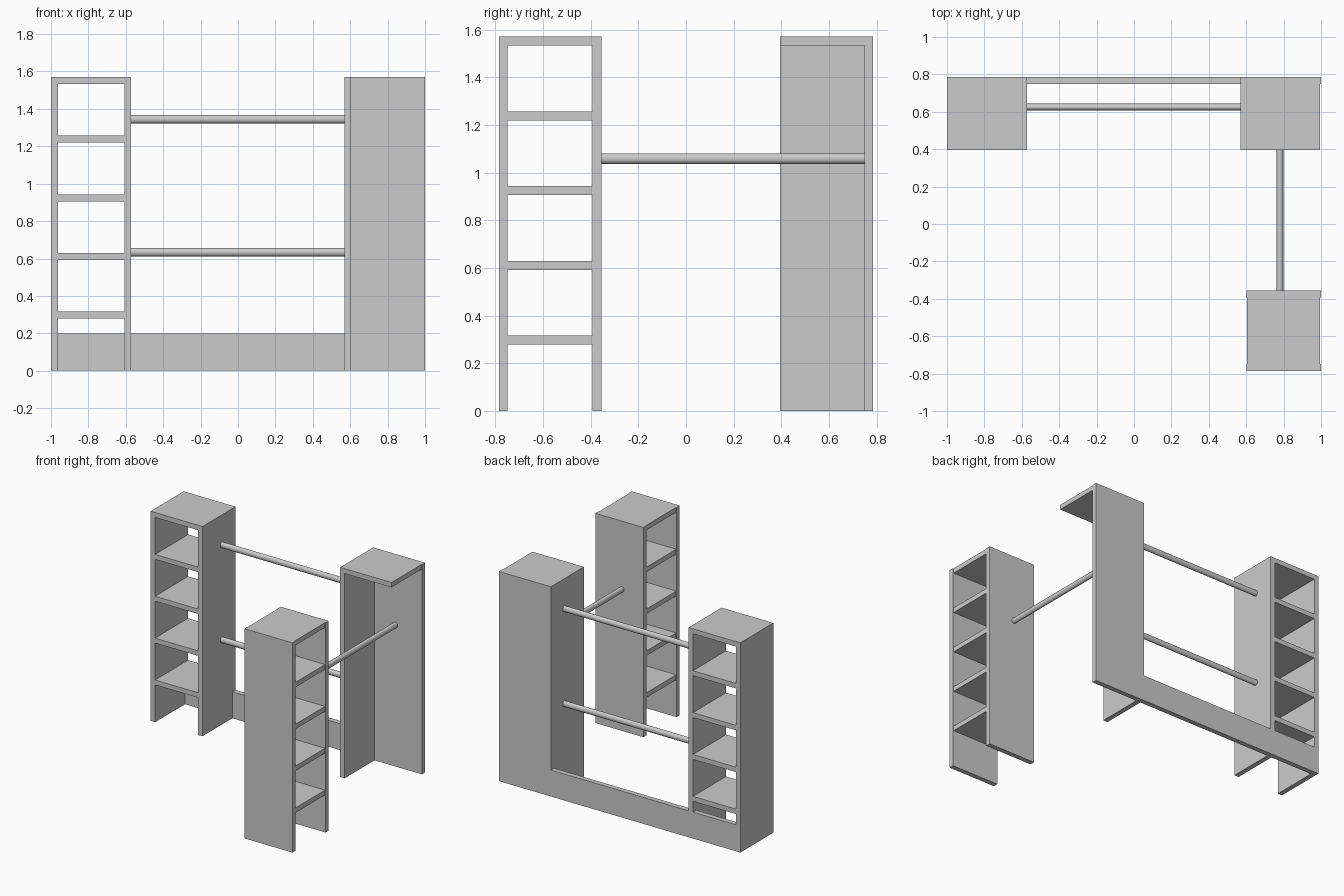
import bpy
from math import pi

if "Cube" in bpy.data.objects:
    bpy.data.objects.remove(bpy.data.objects["Cube"])

H = 1.57       # overall height
T = 0.037      # board thickness
BACK = 0.785   # rear plane
FRONT = 0.395  # front of the rear units
PITCH = 0.3135 # shelf spacing


def board(name, x, y, z):
    """Box from (min, max) pairs."""
    bpy.ops.mesh.primitive_cube_add(size=1, location=[sum(r) / 2 for r in (x, y, z)])
    ob = bpy.context.object
    ob.name = name
    ob.scale = [r[1] - r[0] for r in (x, y, z)]
    bpy.ops.object.transform_apply(location=False, rotation=False, scale=True)
    return ob


def rod(name, start, end, axis):
    """Slightly oval hanging rod, taller than wide."""
    mid = [(a + b) / 2 for a, b in zip(start, end)]
    length = sum(abs(b - a) for a, b in zip(start, end))
    rot = (0, pi / 2, 0) if axis == 'X' else (pi / 2, 0, 0)
    bpy.ops.mesh.primitive_cylinder_add(vertices=32, radius=1, depth=length,
                                        location=mid, rotation=rot)
    ob = bpy.context.object
    ob.name = name
    bpy.ops.object.transform_apply(location=False, rotation=True, scale=False)
    ob.scale = (1, 0.018, 0.022) if axis == 'X' else (0.018, 1, 0.022)
    bpy.ops.object.transform_apply(location=False, rotation=False, scale=True)
    bpy.ops.object.shade_smooth_by_angle()


# Left shelf tower (open front and back)
lx0, lx1 = -1.0, -0.571
depth = (FRONT, BACK)
board("left_tower_outer_panel", (lx0, lx0 + T), depth, (0, H))
board("left_tower_inner_panel", (lx1 - T, lx1), depth, (0, H))
for i in range(5):
    top = H - i * PITCH
    board("left_tower_top" if i == 0 else f"left_tower_shelf_{i}",
          (lx0 + T, lx1 - T), depth, (top - T, top))

# Front right shelf tower (open on both x sides)
fy0, fy1 = -BACK, -0.355
board("front_tower_front_panel", (0.602, 1.0), (fy0, fy0 + T), (0, H))
board("front_tower_rear_panel", (0.602, 1.0), (fy1 - T, fy1), (0, H))
for i in range(5):
    top = H - i * PITCH
    board("front_tower_top" if i == 0 else f"front_tower_shelf_{i}",
          (0.605, 0.995), (fy0 + T, fy1 - T), (top - T, top))

# Corner unit: side panel, back panel and top
cx = 0.57
board("corner_side_panel", (cx, cx + T), depth, (0, H))
board("corner_back_panel", (cx + T, 1.0), (BACK - T, BACK), (0, H))
board("corner_top", (cx + T, 0.995), (FRONT, BACK - T), (H - T, H))

# Low rear rail: under the left tower and across the gap
board("tower_rear_rail", (lx0 + T, lx1 - T), (BACK - T, BACK), (0, 0.198))
board("rear_rail", (lx1, cx), (BACK - T, BACK), (0, 0.198))

# Hanging rods
for label, z in (("upper", 1.345), ("lower", 0.634)):
    rod(f"{label}_rear_rod", (lx1, 0.625, z), (cx, 0.625, z), 'X')
rod("side_rod", (0.78, fy1, 1.059), (0.78, BACK - T, 1.059), 'Y')
